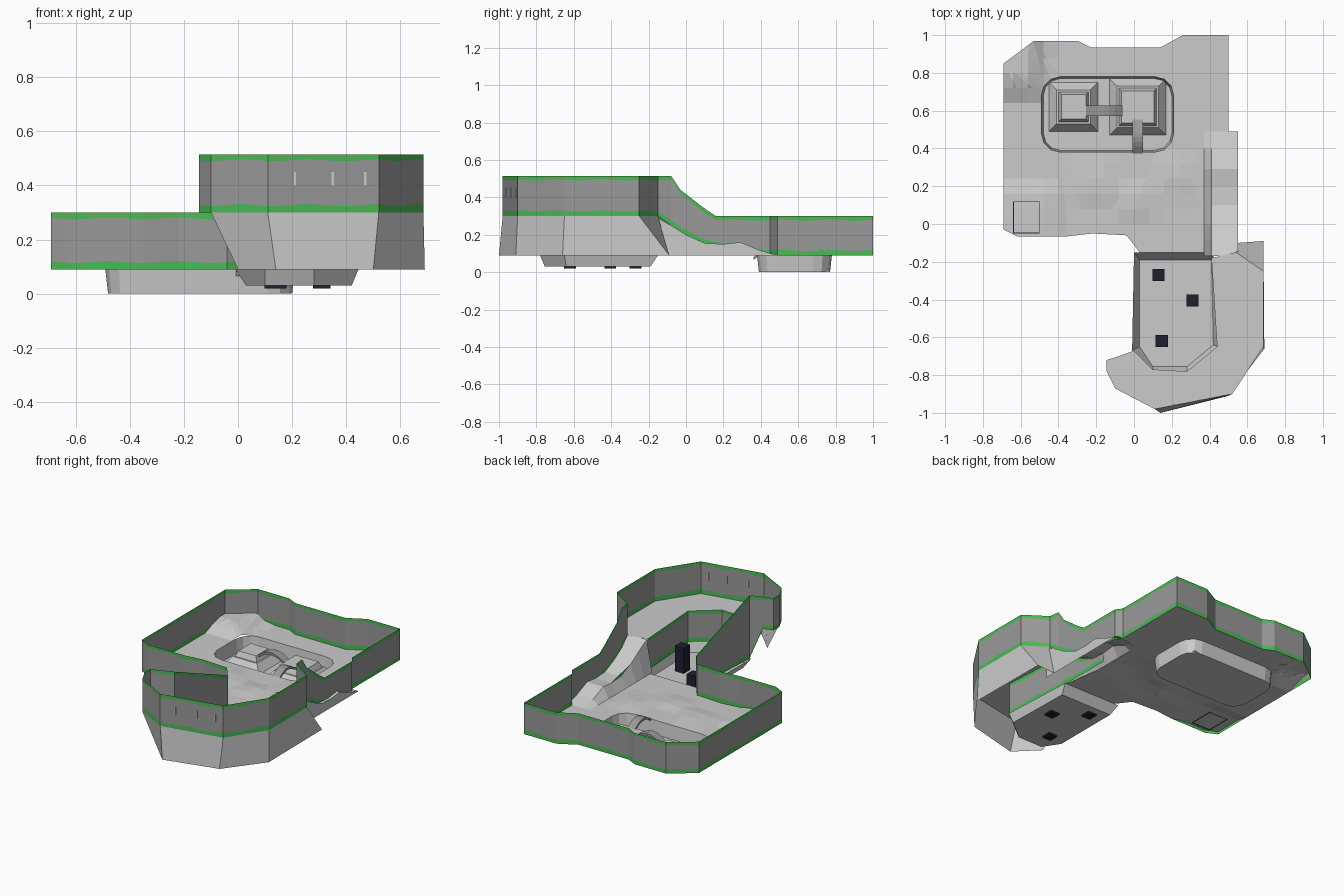
import bpy, bmesh, math
from mathutils import Vector

if "Cube" in bpy.data.objects:
    bpy.data.objects.remove(bpy.data.objects["Cube"])


def material(name, rgb):
    m = bpy.data.materials.new(name)
    m.diffuse_color = (*rgb, 1)
    m.use_nodes = True
    m.node_tree.nodes["Principled BSDF"].inputs["Base Color"].default_value = m.diffuse_color
    return m


STONE = material("light stone", (0.6, 0.6, 0.6))
WALL = material("wall grey", (0.32, 0.32, 0.32))
GREEN = material("moss green", (0.07, 0.5, 0.09))
DARK = material("dark block", (0.013, 0.014, 0.03))


def finish(name, bm, *mats, up=False):
    if up:
        for f in bm.faces:
            f.normal_update()
            if f.normal.z < 0:
                f.normal_flip()
    me = bpy.data.meshes.new(name)
    bm.to_mesh(me)
    bm.free()
    for m in mats:
        me.materials.append(m)
    ob = bpy.data.objects.new(name, me)
    bpy.context.collection.objects.link(ob)
    return ob


def loft(name, rings, mat, closed=False, cap=False, up=False):
    """Skin a sheet between rings that have equal point counts."""
    bm = bmesh.new()
    rows = [[bm.verts.new(p) for p in r] for r in rings]
    n = len(rows[0])
    for a, b in zip(rows, rows[1:]):
        for i in range(n if closed else n - 1):
            j = (i + 1) % n
            bm.faces.new((a[i], a[j], b[j], b[i]))
    if cap:
        bm.faces.new(rows[-1])
    return finish(name, bm, mat, up=up)


def ring(pts, z):
    return [(x, y, z) for x, y in pts]


def sheet(name, loops, z, step=0, height=None):
    """Flat floor from outline loops (later ones are holes), optionally cut and raised."""
    bm = bmesh.new()
    for pts in loops:
        vs = [bm.verts.new((x, y, z)) for x, y in pts]
        for i in range(len(vs)):
            bm.edges.new((vs[i - 1], vs[i]))
    bmesh.ops.triangle_fill(bm, use_beauty=True, edges=bm.edges[:])
    if step:
        for axis in (Vector((1, 0, 0)), Vector((0, 1, 0))):
            for k in range(-int(1 / step), int(1 / step) + 1):
                bmesh.ops.bisect_plane(bm, geom=bm.verts[:] + bm.edges[:] + bm.faces[:],
                                       plane_co=axis * k * step, plane_no=axis)
        for v in bm.verts:
            v.co.z += height(v.co.x, v.co.y)
    return finish(name, bm, STONE, up=True)


def wall(name, path, closed=False):
    """Wall sheet along (x, y, bottom, top) with wavy green bands at both edges."""
    pts = []
    pairs = list(zip(path, path[1:] + path[:1]))
    for a, b in (pairs if closed else pairs[:-1]):
        a, b = Vector(a), Vector(b)
        n = max(1, round((b.xy - a.xy).length / 0.045))
        pts += [a.lerp(b, i / n) for i in range(n)]
    if not closed:
        pts.append(Vector(path[-1]))
    bm = bmesh.new()
    cols = []
    for i, (x, y, lo, hi) in enumerate(pts):
        band = min(0.027, 0.3 * (hi - lo))
        w = 0.15 * band * math.sin(i * 1.1)
        cols.append([bm.verts.new((x, y, z)) for z in (lo, lo + band + w, hi - 0.8 * band + w, hi)])
    for i in range(len(cols) if closed else len(cols) - 1):
        a, b = cols[i], cols[(i + 1) % len(cols)]
        for k in range(3):
            f = bm.faces.new((a[k], b[k], b[k + 1], a[k + 1]))
            f.material_index = 0 if k == 1 else 1
    return finish(name, bm, WALL, GREEN)


def box(name, x0, x1, y0, y1, z0, z1, mat, taper=0):
    a = [(x0, y0), (x1, y0), (x1, y1), (x0, y1)]
    b = [(x0 + taper, y0 + taper), (x1 - taper, y0 + taper),
         (x1 - taper, y1 - taper), (x0 + taper, y1 - taper)]
    ob = loft(name, [ring(a, z0), ring(b, z1)], mat, closed=True, cap=True)
    if not taper:
        bm = bmesh.new()
        bm.from_mesh(ob.data)
        bmesh.ops.holes_fill(bm, edges=bm.edges[:])
        bmesh.ops.recalc_face_normals(bm, faces=bm.faces[:])
        bm.to_mesh(ob.data)
        bm.free()
    return ob


def rounded(x0, x1, y0, y1, r):
    pts = []
    for cx, cy, a0 in ((x1 - r, y1 - r, 0), (x0 + r, y1 - r, 90),
                       (x0 + r, y0 + r, 180), (x1 - r, y0 + r, 270)):
        for a in (0, 30, 60, 90):
            t = math.radians(a0 + a)
            pts.append((cx + r * math.cos(t), cy + r * math.sin(t)))
    return pts


# Main room outline, clockwise from the pit corner to the ramp
room = [(0.03, -0.15), (-0.04, -0.06), (-0.22, -0.05), (-0.35, -0.065), (-0.62, -0.065),
        (-0.69, -0.03), (-0.69, 0.85), (-0.53, 0.97), (-0.3, 0.97), (-0.23, 0.935),
        (0.14, 0.935), (0.26, 1.0), (0.5, 1.0), (0.5, 0.49)]
ledge = [(0.54, -0.15), (0.685, -0.25), (0.685, -0.65), (0.52, -0.9), (0.11, -0.98),
         (-0.1, -0.87), (-0.145, -0.78), (-0.145, -0.72), (-0.08, -0.7)]
inner = [(0.41, -0.18), (0.44, -0.65), (0.28, -0.78), (0.1, -0.77), (0.0, -0.67)]
pool = rounded(-0.49, 0.21, 0.38, 0.78, 0.1)

# Uneven room floor: low bumps as (x, y, half size, height)
bumps = [(-0.22, 0.22, 0.13, 0.012), (0.0, 0.12, 0.12, 0.012), (0.22, 0.25, 0.12, 0.012),
         (-0.66, 0.87, 0.2, 0.05), (-0.56, 0.03, 0.2, 0.02)]


def bump(x, y):
    return max(h * min(1, max(0, (r - max(abs(x - cx), abs(y - cy))) / 0.08))
               for cx, cy, r, h in bumps)


sheet("room_floor", [room + [(0.37, 0.45), (0.37, 0.1), (0.41, -0.15)], pool], 0.09, 0.08, bump)
sheet("upper_ledge", [ledge + inner[::-1]], 0.30)

# Outer wall around both levels
rise = [(0.53, 0.45, 0.09, 0.3), (0.53, 0.16, 0.135, 0.3), (0.53, 0.1, 0.15, 0.34),
        (0.53, -0.03, 0.21, 0.44), (0.53, -0.08, 0.25, 0.515)]
wall("outer_wall", [(x, y, 0.09, 0.3) for x, y in room] + rise
     + [(x, y, 0.3, 0.515) for x, y in ledge] + [(0, -0.67, 0.09, 0.515)], closed=True)
# Retaining wall between pit and ledge
wall("pit_wall", [(0.41, 0.2, 0.09, 0.155), (0.41, 0.0, 0.09, 0.2)]
     + [(x, y, 0.09, 0.3) for x, y in inner])

# Sloped skirt below the ledge
foot = [(0.55, -0.1), (0.685, -0.09), (0.69, -0.66), (0.5, -0.91), (0.14, -1.0), (0.0, -0.86)]
loft("ledge_skirt", [ring(ledge[:6], 0.3), ring(foot, 0.09)], STONE)

# Ramp from the room to the ledge
slope = [(0.49, 0.09), (0.4, 0.115), (0.29, 0.16), (0.2, 0.15), (0.1, 0.155),
         (0.0, 0.2), (-0.08, 0.25), (-0.17, 0.3)]
loft("ramp", [[(0.37, y, 0.09), (0.41, y, z), (0.55, y, z), (0.55, y, 0.09)] for y, z in slope],
     STONE)

# Sunken pit
rim = [(0.0, -0.15), (0.42, -0.15), (0.445, -0.65), (0.28, -0.78), (0.1, -0.78), (-0.01, -0.67)]
base = [(0.03, -0.19), (0.41, -0.19), (0.42, -0.64), (0.28, -0.755), (0.1, -0.755), (0.03, -0.65)]
loft("sunken_pit", [ring(rim, 0.09), ring(base, 0.03)], STONE, closed=True, cap=True)

# Dark blocks in the pit
for i, (x, y, h) in enumerate(((0.13, -0.27, 0.11), (0.31, -0.405, 0.2), (0.147, -0.62, 0.14))):
    box(f"pit_block_{i}", x - 0.032, x + 0.032, y - 0.032, y + 0.032, 0.02, h, DARK)

# Pool with two stepped islands
loft("pool_basin", [ring(pool, 0.09), ring(rounded(-0.48, 0.2, 0.39, 0.77, 0.09), 0.0)],
     STONE, closed=True, cap=True)
for side, cx, r in (("left", -0.32, 0.13), ("right", 0.02, 0.15)):
    box(f"{side}_island", cx - r, cx + r, 0.62 - r, 0.62 + r, 0.0, 0.05, STONE, taper=0.04)
    q = r - 0.05
    box(f"{side}_island_top", cx - q, cx + q, 0.62 - q, 0.62 + q, 0.05, 0.085, STONE, taper=0.015)


# Arched bridges
def bridge(name, a, b, width):
    a, b = Vector(a), Vector(b)
    side = (b - a).normalized().orthogonal() * width / 2
    rings = []
    for i in range(9):
        t = i / 8
        p, z = a.lerp(b, t), 0.08 + 0.045 * math.sin(math.pi * t)
        l, r = p - side, p + side
        rings.append([(l.x, l.y, z), (r.x, r.y, z), (r.x, r.y, z - 0.015), (l.x, l.y, z - 0.015)])
    loft(name, rings, WALL, closed=True)


bridge("island_bridge", (-0.26, 0.6), (-0.05, 0.6), 0.055)
bridge("shore_bridge", (0.02, 0.36), (0.02, 0.56), 0.055)

# Marked square on the raised corner of the floor
for i, (x0, x1, y0, y1) in enumerate(((-0.64, -0.5, -0.05, -0.046), (-0.64, -0.5, 0.116, 0.12),
                                      (-0.64, -0.636, -0.05, 0.12), (-0.504, -0.5, -0.05, 0.12))):
    box(f"floor_mark_{i}", x0, x1, y0, y1, 0.108, 0.113, DARK)

# Narrow light slits in the upper front wall
for i, x in enumerate((0.21, 0.35, 0.47)):
    y = -0.98 + (x - 0.11) * 0.08 / 0.41
    box(f"wall_slit_{i}", x - 0.004, x + 0.004, y - 0.004, y + 0.004, 0.4, 0.45, STONE)
